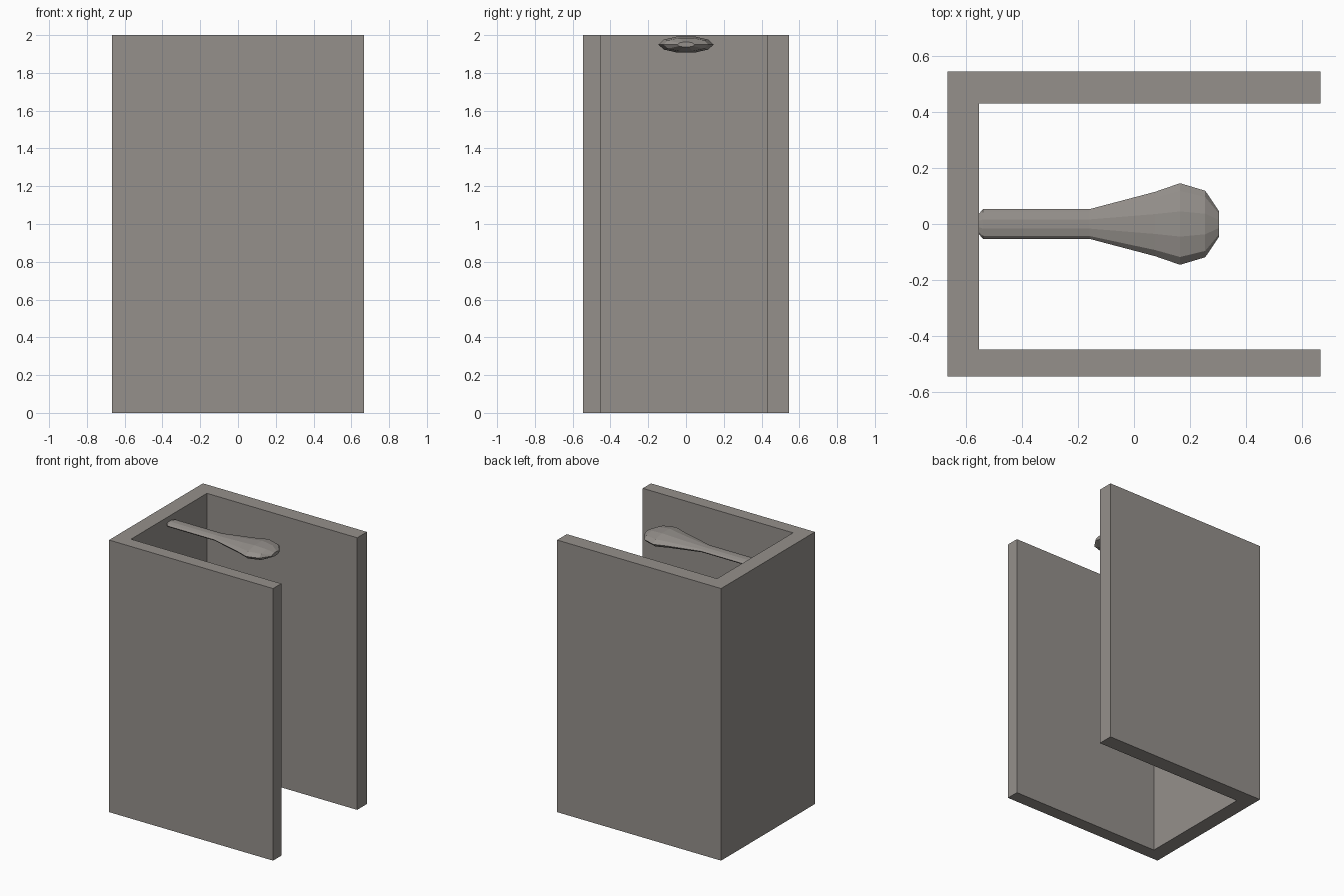
import bpy, bmesh, math

if "Cube" in bpy.data.objects:
    bpy.data.objects.remove(bpy.data.objects["Cube"])


def material(name, colour):
    m = bpy.data.materials.new(name)
    m.diffuse_color = (*colour, 1.0)
    m.use_nodes = True
    m.node_tree.nodes["Principled BSDF"].inputs["Base Color"].default_value = m.diffuse_color
    return m


def make_object(name, bm, mat):
    bmesh.ops.recalc_face_normals(bm, faces=bm.faces)
    mesh = bpy.data.meshes.new(name)
    bm.to_mesh(mesh)
    bm.free()
    mesh.materials.append(mat)
    ob = bpy.data.objects.new(name, mesh)
    bpy.context.collection.objects.link(ob)
    return ob


grey = material("warm grey", (0.30, 0.28, 0.26))

# U-shaped enclosure: plan outline extruded straight up
outline = [(-0.667, -0.545), (0.667, -0.545), (0.667, -0.45), (-0.555, -0.45),
           (-0.555, 0.432), (0.667, 0.432), (0.667, 0.545), (-0.667, 0.545)]
bm = bmesh.new()
base = bm.faces.new([bm.verts.new((x, y, 0)) for x, y in outline])
ext = bmesh.ops.extrude_face_region(bm, geom=[base], use_keep_orig=True)
bmesh.ops.translate(bm, vec=(0, 0, 2),
                    verts=[g for g in ext["geom"] if isinstance(g, bmesh.types.BMVert)])
make_object("enclosure_walls", bm, grey)

# Shower head with handle: flattened, faceted loft along x
# stations: x, half width, half height
stations = [(-0.556, 0.036, 0.012), (-0.54, 0.053, 0.018), (-0.16, 0.053, 0.018),
            (0.075, 0.115, 0.036), (0.165, 0.146, 0.045), (0.255, 0.119, 0.037),
            (0.305, 0.045, 0.014)]
SIDES = 10
bm = bmesh.new()
rings = []
for x, w, h in stations:
    rings.append([bm.verts.new((x, w * math.cos(math.tau * i / SIDES),
                                1.95 + h * math.sin(math.tau * i / SIDES)))
                  for i in range(SIDES)])
for a, b in zip(rings, rings[1:]):
    for i in range(SIDES):
        j = (i + 1) % SIDES
        bm.faces.new((a[i], a[j], b[j], b[i]))
bm.faces.new(rings[0])
bm.faces.new(rings[-1])
make_object("shower_head", bm, grey)
